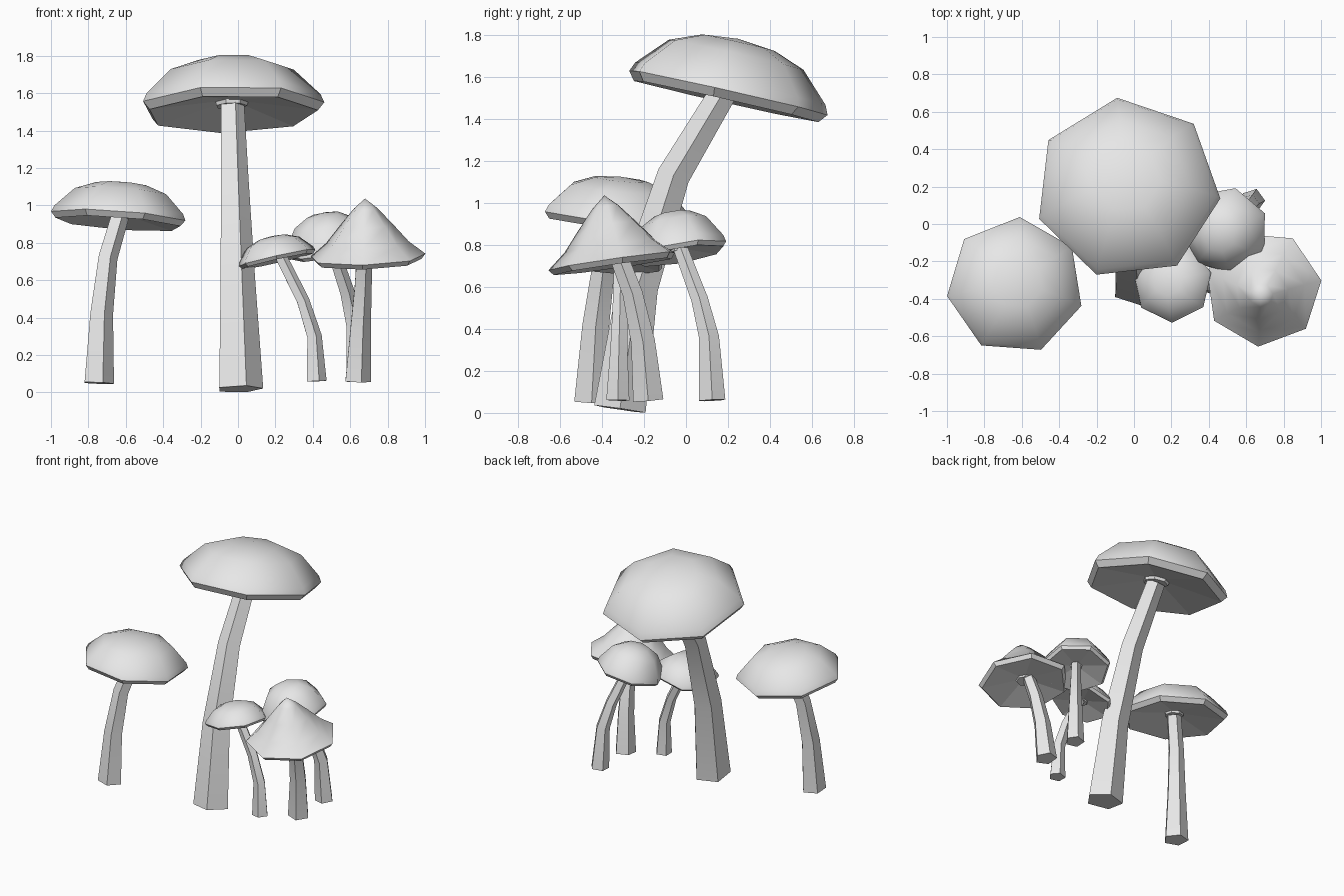
import bpy
import bmesh
from math import cos, sin, radians, tau
from mathutils import Vector

cube = bpy.data.objects.get("Cube")
if cube:
    bpy.data.objects.remove(cube)

grey = bpy.data.materials.new("pale_grey")
grey.use_nodes = True
grey.diffuse_color = (0.8, 0.8, 0.8, 1)
grey.node_tree.nodes["Principled BSDF"].inputs["Base Color"].default_value = (0.8, 0.8, 0.8, 1)

UP = Vector((0, 0, 1))

# Cap outlines as (radius, height), from under the rim up; the tip closes each one
UNDERSIDE = [(0.17, 0.0), (0.18, 0.04), (0.93, -0.085), (1, 0)]
DOME = [(0.96, 0.09), (0.68, 0.37), (0.37, 0.485), (0, 0.52)]
CONE = [(0.72, 0.23), (0.45, 0.55), (0.2, 0.83), (0, 1)]


def ring(bm, centre, axis, radius, sides, turn):
    """Adds a regular ring of vertices square to the axis."""
    rot = UP.rotation_difference(axis)
    angles = [turn + tau * i / sides for i in range(sides)]
    return [bm.verts.new(centre + rot @ Vector((radius * cos(a), radius * sin(a), 0)))
            for a in angles]


def bridge(bm, low, high):
    n = len(low)
    return [bm.faces.new((low[i], low[(i + 1) % n], high[(i + 1) % n], high[i]))
            for i in range(n)]


def finish(bm, name):
    bmesh.ops.recalc_face_normals(bm, faces=bm.faces)
    mesh = bpy.data.meshes.new(name)
    bm.to_mesh(mesh)
    bm.free()
    mesh.materials.append(grey)
    obj = bpy.data.objects.new(name, mesh)
    bpy.context.collection.objects.link(obj)
    return obj


def make_stem(name, path):
    """Five-sided tapering stem along (x, y, z, radius) points."""
    bm = bmesh.new()
    points = [Vector(p[:3]) for p in path]
    rings = []
    for i, p in enumerate(path):
        before, after = points[max(i - 1, 0)], points[min(i + 1, len(path) - 1)]
        rings.append(ring(bm, points[i], (after - before).normalized(), p[3], 5, 0))
    for low, high in zip(rings, rings[1:]):
        bridge(bm, low, high)
    bm.faces.new(rings[0][::-1])
    bm.faces.new(rings[-1])
    obj = finish(bm, name)
    obj.data.shade_smooth()
    obj.data.set_sharp_from_angle(angle=radians(30))


def make_cap(name, centre, radius, slope, turn, top, stretch=1):
    """Seven-sided tilted cap: smooth on top, flat rim and underside."""
    bm = bmesh.new()
    centre = Vector(centre)
    axis = Vector((-slope[0], -slope[1], 1)).normalized()
    outline = UNDERSIDE + [(r, h * stretch) for r, h in top[:-1]]
    rings = [ring(bm, centre + axis * h * radius, axis, r * radius, 7, radians(turn))
             for r, h in outline]
    bm.faces.new(rings[0][::-1])
    for i, (low, high) in enumerate(zip(rings, rings[1:])):
        for face in bridge(bm, low, high):
            face.smooth = i >= len(UNDERSIDE) - 1
    tip = bm.verts.new(centre + axis * top[-1][1] * stretch * radius)
    last = rings[-1]
    for i in range(7):
        bm.faces.new((last[i], last[(i + 1) % 7], tip)).smooth = True
    finish(bm, name)


# Tall mushroom
make_stem("tall_stem", [(0.005, -0.315, 0.018, 0.13), (-0.01, -0.23, 0.6, 0.102),
                        (-0.025, -0.06, 1.13, 0.082), (-0.035, 0.185, 1.54, 0.068)])
make_cap("tall_cap", (-0.035, 0.19, 1.53), 0.5, (0.02, -0.225), 45, DOME)

# Lone mushroom on the right
make_stem("lone_stem", [(-0.75, -0.45, 0.05, 0.087), (-0.735, -0.43, 0.42, 0.067),
                        (-0.7, -0.39, 0.72, 0.056), (-0.635, -0.335, 0.94, 0.052)])
make_cap("lone_cap", (-0.635, -0.33, 0.935), 0.37, (-0.075, -0.1), 34.6, DOME)

# Pointed mushroom
make_stem("pointed_stem", [(0.636, -0.18, 0.06, 0.076), (0.65, -0.205, 0.34, 0.06),
                           (0.665, -0.255, 0.57, 0.05), (0.672, -0.315, 0.73, 0.046)])
make_cap("pointed_cap", (0.69, -0.345, 0.725), 0.315, (0.035, 0.142), 8, CONE)

# Small front mushroom
make_stem("small_stem", [(0.416, -0.325, 0.06, 0.058), (0.405, -0.32, 0.3, 0.043),
                         (0.345, -0.315, 0.49, 0.037), (0.225, -0.31, 0.73, 0.034)])
make_cap("small_cap", (0.205, -0.31, 0.72), 0.218, (0.225, -0.05), 12.9, DOME, 1.05)

# Round mushroom at the back
make_stem("round_stem", [(0.635, 0.125, 0.06, 0.066), (0.62, 0.11, 0.36, 0.05),
                         (0.58, 0.065, 0.54, 0.042), (0.5, -0.025, 0.78, 0.036)])
make_cap("round_cap", (0.487, -0.035, 0.77), 0.238, (0.18, 0.17), 24, DOME, 1.58)
